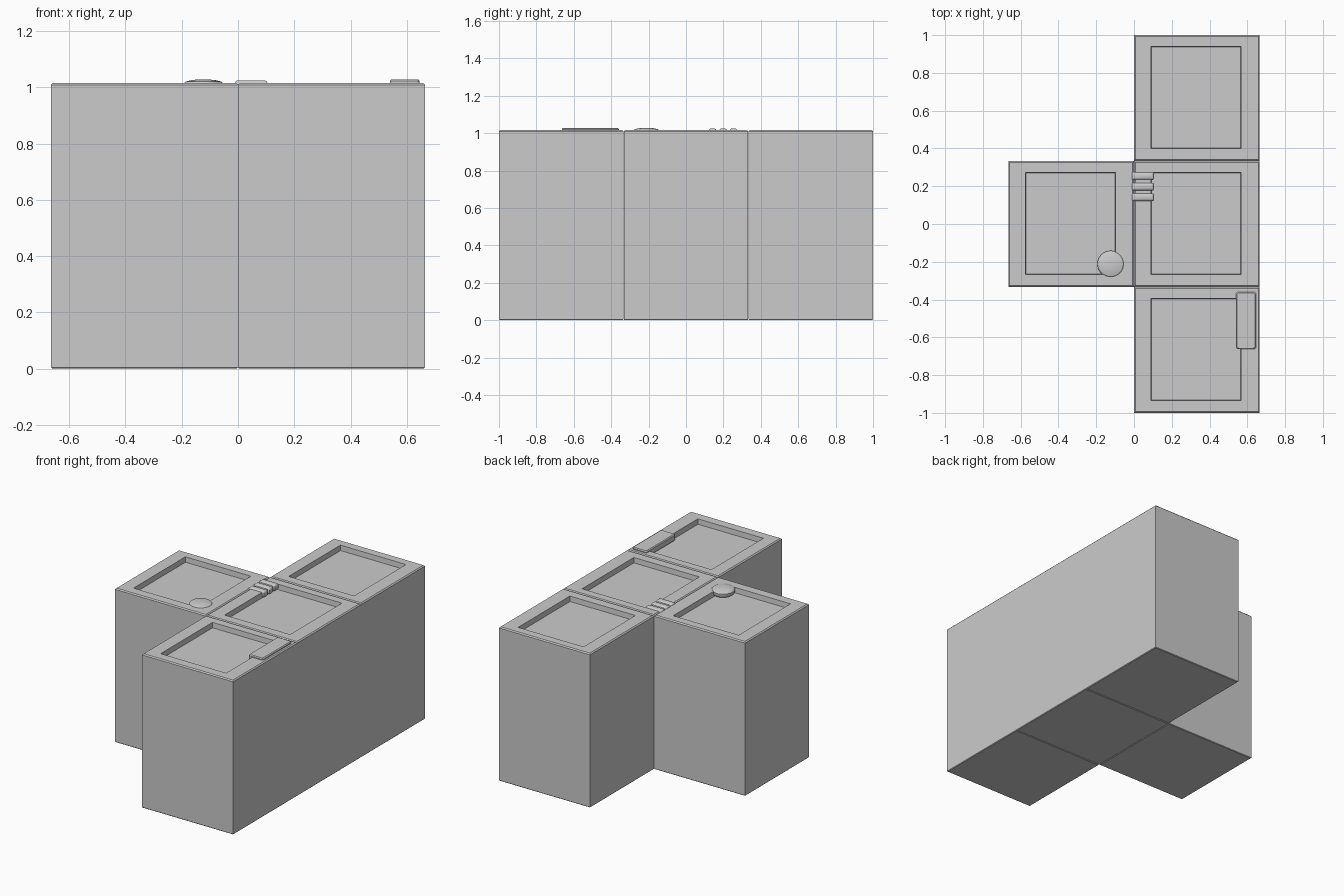
import bpy, bmesh, math

if "Cube" in bpy.data.objects:
    bpy.data.objects.remove(bpy.data.objects["Cube"])

W = 0.3325   # half width of one block
H = 1.016    # rim height


def finish(name, bm, angle=30):
    bmesh.ops.recalc_face_normals(bm, faces=bm.faces)
    me = bpy.data.meshes.new(name)
    bm.to_mesh(me)
    bm.free()
    ob = bpy.data.objects.new(name, me)
    bpy.context.collection.objects.link(ob)
    bpy.ops.object.select_all(action='DESELECT')
    ob.select_set(True)
    bpy.context.view_layer.objects.active = ob
    bpy.ops.object.shade_smooth_by_angle(angle=math.radians(angle))
    return ob


def loft(name, rings):
    """Bridge a stack of equal-length point rings and cap both ends."""
    bm = bmesh.new()
    loops = [[bm.verts.new(p) for p in r] for r in rings]
    n = len(loops[0])
    for a, b in zip(loops, loops[1:]):
        for i in range(n):
            j = (i + 1) % n
            bm.faces.new((a[i], a[j], b[j], b[i]))
    bm.faces.new(loops[0][::-1])
    bm.faces.new(loops[-1])
    return finish(name, bm)


def rect(cx, cy, hx, hy, z):
    return [(cx + sx * hx, cy + sy * hy, z)
            for sx, sy in ((-1, -1), (1, -1), (1, 1), (-1, 1))]


def round_rect(cx, cy, hx, hy, r, z):
    pts = []
    for k, (sx, sy) in enumerate(((1, 1), (-1, 1), (-1, -1), (1, -1))):
        for s in range(5):
            a = math.pi / 2 * (k + s / 4)
            pts.append((cx + sx * (hx - r) + r * math.cos(a),
                        cy + sy * (hy - r) + r * math.sin(a), z))
    return pts


# Four tall blocks with softened rims and a recessed tray on top
for name, cx, cy in (("back_block", 0.3325, 0.667), ("centre_block", 0.3325, 0),
                     ("front_block", 0.3325, -0.667), ("side_block", -0.3325, 0)):
    loft(name, [
        rect(cx, cy, W - .004, W - .004, 0),
        rect(cx, cy, W, W, .004),
        rect(cx, cy, W, W, H - .007),
        rect(cx, cy, W - .007, W - .007, H),
        rect(cx - .004, cy + .003, .239, .27, H),
        rect(cx - .004, cy + .003, .236, .267, H - .034)])

# Round domed button on the side block
loft("round_button", [
    [(-.123 + r * math.cos(t * math.pi / 16), -.212 + r * math.sin(t * math.pi / 16), z)
     for t in range(32)]
    for r, z in ((.055, .982), (.066, .99), (.071, 1.002), (.071, 1.012), (.064, 1.02),
                 (.045, 1.025), (.02, 1.028))])

# Flat latch on the front block
loft("latch", [round_rect(.593, -.511, .053 - d, .152 - d, .012, z)
               for d, z in ((.004, .985), (0, .99), (0, 1.022), (.005, 1.028))])

# Three rounded ridges joining the side and centre blocks
for i, y in enumerate((.142, .198, .254)):
    loft(f"ridge_{i + 1}", [round_rect(.047, y, .058 - d, .02 - d, .005, z)
                            for d, z in ((.004, .985), (0, .992), (0, 1.015),
                                         (.003, 1.021), (.009, 1.025))])
